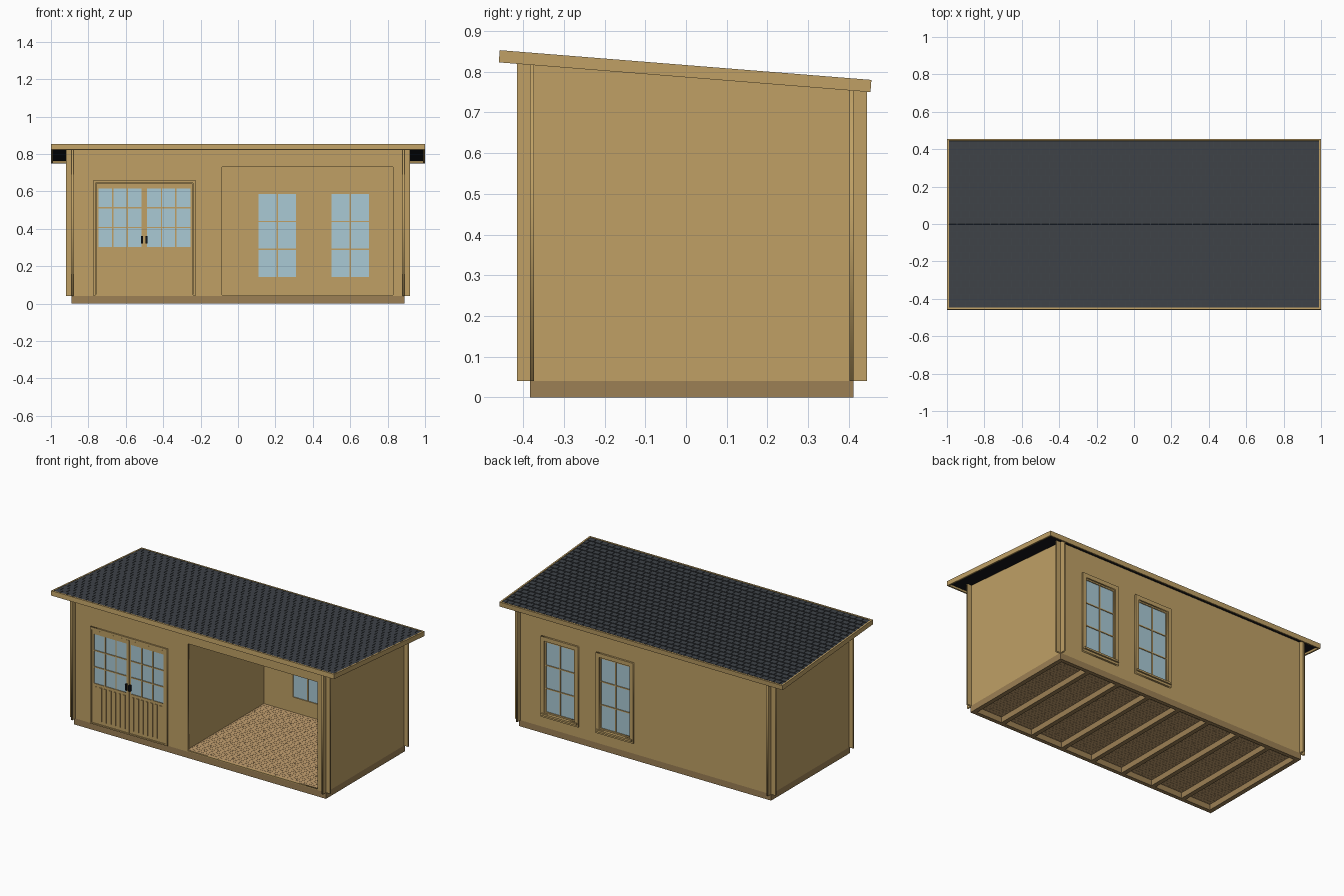
import bpy, bmesh, math
from mathutils import Matrix, Vector

if "Cube" in bpy.data.objects:
    bpy.data.objects.remove(bpy.data.objects["Cube"])


def mat(name, rgb):
    m = bpy.data.materials.new(name)
    m.diffuse_color = (*[(c / 255) ** 2.2 for c in rgb], 1)
    m.use_nodes = True
    m.node_tree.nodes["Principled BSDF"].inputs["Base Color"].default_value = m.diffuse_color
    return m


WOOD = mat("wood", (190, 159, 101))
BASE = mat("base_wood", (155, 127, 85))
FLOOR = mat("floor_wood", (196, 160, 112))
SHINGLE = mat("shingle", (64, 68, 73))
DARK = mat("dark", (28, 30, 34))
GLASS = mat("glass", (168, 200, 212))


def boxes(name, items, material, matrix=Matrix()):
    """One object made of boxes, each (x0, x1, y0, y1, z0, z1)."""
    bm = bmesh.new()
    for x0, x1, y0, y1, z0, z1 in items:
        m = (Matrix.Translation(((x0 + x1) / 2, (y0 + y1) / 2, (z0 + z1) / 2))
             @ Matrix.Diagonal((x1 - x0, y1 - y0, z1 - z0, 1)))
        bmesh.ops.create_cube(bm, size=1, matrix=m)
    me = bpy.data.meshes.new(name)
    bm.to_mesh(me)
    bm.free()
    me.materials.append(material)
    ob = bpy.data.objects.new(name, me)
    ob.matrix_world = matrix
    bpy.context.collection.objects.link(ob)
    return ob


def rect(x0, x1, z0, z1):
    return [(x0, z0), (x1, z0), (x1, z1), (x0, z1)]


def panel(name, outline, holes, thick, pos, side=False, material=WOOD):
    """Upright board cut from an outline with holes, facing y (or x if side)."""
    cu = bpy.data.curves.new(name, 'CURVE')
    cu.dimensions, cu.fill_mode, cu.extrude = '2D', 'BOTH', thick / 2
    for loop in [outline] + holes:
        sp = cu.splines.new('POLY')
        sp.points.add(len(loop) - 1)
        for p, (a, b) in zip(sp.points, loop):
            p.co = (a, b, 0, 1)
        sp.use_cyclic_u = True
    tmp = bpy.data.objects.new(name + "_curve", cu)
    bpy.context.collection.objects.link(tmp)
    bpy.context.view_layer.update()
    me = bpy.data.meshes.new_from_object(tmp.evaluated_get(bpy.context.evaluated_depsgraph_get()))
    bpy.data.objects.remove(tmp)
    me.materials.clear()
    me.materials.append(material)
    ob = bpy.data.objects.new(name, me)
    ob.rotation_euler = (math.pi / 2, 0, math.pi / 2 if side else 0)
    ob.location = (pos, 0, 0) if side else (0, pos, 0)
    bpy.context.collection.objects.link(ob)
    return ob


def bars(x0, x1, z0, z1, cols, rows, y0, y1, w=0.007):
    """Glazing bars dividing a pane."""
    out = []
    for i in range(1, cols):
        x = x0 + (x1 - x0) * i / cols
        out.append((x - w / 2, x + w / 2, y0, y1, z0, z1))
    for j in range(1, rows):
        z = z0 + (z1 - z0) * j / rows
        out.append((x0, x1, y0, y1, z - w / 2, z + w / 2))
    return out


SLOPE = 0.08


def under(y):
    return 0.835 - SLOPE * (y + 0.46)


# base frame and joists
X, YF, YB = 0.89, -0.383, 0.412
boxes("base_frame", [(-X, X, YF, YF + 0.025, 0, 0.04), (-X, X, YB - 0.025, YB, 0, 0.04),
                     (-X, -X + 0.028, YF + 0.025, YB - 0.025, 0, 0.04),
                     (X - 0.028, X, YF + 0.025, YB - 0.025, 0, 0.04)], BASE)
joists = [-X + 2 * X * i / 8 for i in range(1, 8)]
boxes("floor_joists", [(x - 0.014, x + 0.014, YF + 0.025, YB - 0.025, 0, 0.036) for x in joists], BASE)

# floorboards in staggered rows
planks, rows, length = [], 36, 0.2
dy = (0.402 + 0.373) / rows
for r in range(rows):
    x = -0.88 - (r % 3) * length / 3
    while x < 0.88:
        a, b = max(x, -0.88), min(x + length - 0.0012, 0.88)
        if b > a:
            planks.append((a, b, -0.373 + r * dy, -0.373 + (r + 1) * dy - 0.0012, 0.036, 0.045))
        x += length
boxes("floorboards", planks, FLOOR)

# front and back walls, running past the corners
win_x = (0.21, 0.6)
panel("front_wall", rect(-0.92, 0.92, 0.04, under(-0.373)),
      [rect(-0.765, -0.235, 0.045, 0.648), rect(-0.085, 0.83, 0.046, 0.73)], 0.01, -0.378)
panel("back_wall", rect(-0.92, 0.92, 0.04, under(0.412)),
      [rect(c - 0.112, c + 0.112, 0.13, 0.6) for c in win_x], 0.01, 0.407)


# side walls and the partition, tops following the roof pitch
def sloped(y0, y1):
    return [(y0, 0.04), (y1, 0.04), (y1, under(y1)), (y0, under(y0))]


for name, x in (("left_wall", -0.885), ("right_wall", 0.885)):
    panel(name, sloped(-0.415, 0.445), [], 0.01, x, side=True)
panel("partition_wall", sloped(-0.373, 0.402), [], 0.01, -0.103, side=True)

# back windows: sash, bars, outer trim, sill and glass
for i, c in enumerate(win_x):
    n = "window_%d_" % (i + 1)
    pane = (c - 0.1, c + 0.1, 0.143, 0.587)
    panel(n + "sash", rect(c - 0.112, c + 0.112, 0.13, 0.6), [rect(*pane)], 0.016, 0.407)
    panel(n + "trim", rect(c - 0.132, c + 0.132, 0.108, 0.622),
          [rect(c - 0.108, c + 0.108, 0.134, 0.596)], 0.012, 0.418)
    boxes(n + "sill", [(c - 0.125, c + 0.125, 0.412, 0.434, 0.122, 0.134)], WOOD)
    boxes(n + "bars", bars(*pane, 2, 3, 0.401, 0.413), WOOD)
    boxes(n + "glass", [(pane[0], pane[1], 0.405, 0.409, pane[2], pane[3])], GLASS)

# double door: surround, two leaves, slats, glass and handles
panel("door_surround", [(-0.772, 0.042), (-0.762, 0.042), (-0.762, 0.645), (-0.24, 0.645),
                        (-0.24, 0.042), (-0.226, 0.042), (-0.226, 0.66), (-0.772, 0.66)], [], 0.022, -0.381)
boxes("door_threshold", [(-0.762, -0.24, -0.39, -0.37, 0.04, 0.048)], WOOD)
for n, x0, x1 in (("left_door", -0.759, -0.5035), ("right_door", -0.4985, -0.243)):
    pane = (x0 + 0.012, x1 - 0.012, 0.303, 0.617)
    panel(n + "_leaf", rect(x0, x1, 0.05, 0.642), [rect(*pane)], 0.012, -0.381)
    boxes(n + "_bars", bars(*pane, 3, 3, -0.387, -0.376), WOOD)
    boxes(n + "_glass", [(pane[0], pane[1], -0.383, -0.379, pane[2], pane[3])], GLASS)
    step = (x1 - x0 - 0.024) / 7
    boxes(n + "_slats", [(x0 + 0.012 + step * (k + 0.25), x0 + 0.012 + step * (k + 0.7),
                          -0.391, -0.386, 0.07, 0.285) for k in range(7)], WOOD)
boxes("door_meeting_strip", [(-0.506, -0.496, -0.391, -0.386, 0.05, 0.642)], WOOD)
boxes("door_handles", [(s - 0.006, s + 0.006, -0.401, -0.386, 0.323, 0.362) for s in (-0.513, -0.489)], DARK)

# roof frame: local z = 0 is the top of the fascia
ROOF = Matrix.Translation((0, -0.001, 0.8165)) @ Matrix.Rotation(-math.atan(SLOPE), 4, 'X')
L, T = 0.458, 0.01
boxes("roof_fascia", [(-1, 1, -L, -L + T, -0.03, 0), (-1, 1, L - T, L, -0.03, 0),
                      (-1, -1 + T, -L + T, L - T, -0.03, 0), (1 - T, 1, -L + T, L - T, -0.03, 0)],
      WOOD, ROOF)
boxes("roof_deck", [(-1 + T, 1 - T, -L + T, L - T, -0.018, -0.007)], DARK, ROOF)

# shingles: staggered tabs in stepped courses falling to the back
tabs, courses, w = [], 24, 0.045
d = 2 * (L - T) / courses
for r in range(courses):
    x = -1 + T - (r % 2) * w / 2
    y = -L + T + r * d
    while x < 1 - T:
        a, b = max(x, -1 + T), min(x + w - 0.004, 1 - T)
        if b > a:
            tabs.append((a, b, y, y + d - 0.003, -0.008, -0.003))
        x += w
shingles = boxes("roof_shingles", tabs, SHINGLE, ROOF)
for k, (x0, x1, y0, y1, z0, z1) in enumerate(tabs):
    for v in shingles.data.vertices[8 * k:8 * k + 8]:
        if v.co.y > (y0 + y1) / 2 and v.co.z > (z0 + z1) / 2:
            v.co.z += 0.0025
boxes("roof_underlay", [(-1 + T, 1 - T, -L + T, L - T, -0.0065, -0.006)], SHINGLE, ROOF)
